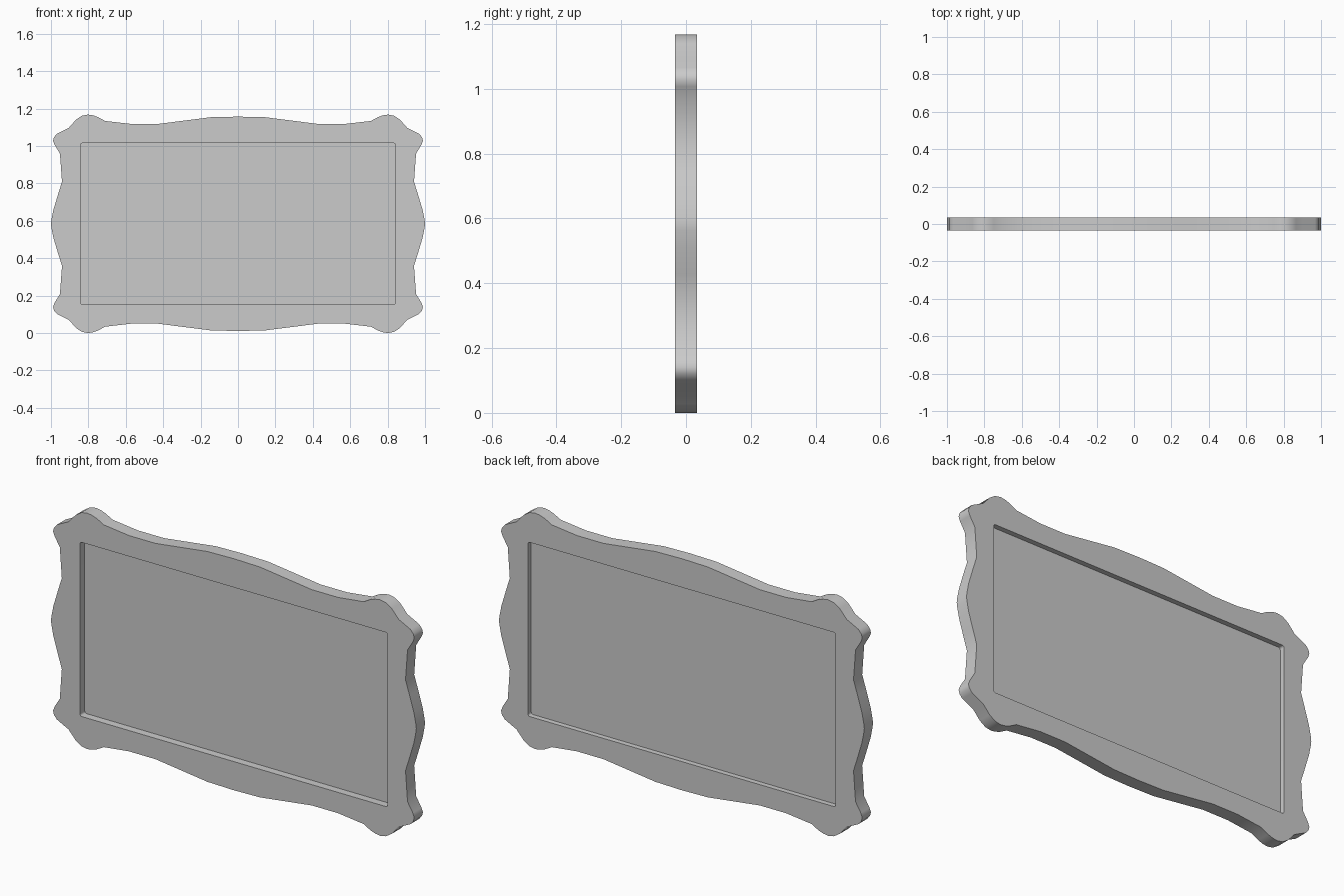
import bpy, bmesh, math

if "Cube" in bpy.data.objects:
    bpy.data.objects.remove(bpy.data.objects["Cube"])

ZC, HALF = 0.584, 0.034   # centre height, half thickness

# Upper right quarter of the scalloped outline, relative to the centre
QUARTER = [(0, .573), (.144, .570), (.278, .553), (.428, .534), (.572, .534),
           (.711, .550), (.749, .571), (.775, .580), (.802, .584), (.834, .578),
           (.866, .557), (.904, .514), (.968, .482), (.984, .463), (.989, .444),
           (.981, .423), (.952, .375), (.941, .225), (.963, .155), (.987, .075),
           (.998, .020), (1, 0)]


def mirror_quarter(q):
    right = q + [(x, -z) for x, z in reversed(q) if z > 0]
    return right + [(-x, z) for x, z in reversed(right) if x > 0]


def rounded_rect(w, h, r, steps=4):
    pts = []
    for k, (sx, sz) in enumerate([(1, 1), (-1, 1), (-1, -1), (1, -1)]):
        for i in range(steps + 1):
            a = math.pi / 2 * (k + i / steps)
            pts.append((sx * (w - r) + r * math.cos(a), sz * (h - r) + r * math.sin(a)))
    return pts


def slab(name, loops, y0, y1):
    """Fill closed x/z loops (inner ones become holes) and extrude from y0 to y1."""
    bm = bmesh.new()
    edges = []
    for pts in loops:
        vs = [bm.verts.new((x, y0, z + ZC)) for x, z in pts]
        edges += [bm.edges.new((vs[i - 1], vs[i])) for i in range(len(vs))]
    bmesh.ops.triangle_fill(bm, edges=edges, use_beauty=True, use_dissolve=False, normal=(0, -1, 0))
    ext = bmesh.ops.extrude_face_region(bm, geom=bm.faces[:], use_keep_orig=True)
    for v in ext["geom"]:
        if isinstance(v, bmesh.types.BMVert):
            v.co.y = y1
    bmesh.ops.recalc_face_normals(bm, faces=bm.faces[:])
    me = bpy.data.meshes.new(name)
    bm.to_mesh(me)
    bm.free()
    ob = bpy.data.objects.new(name, me)
    bpy.context.collection.objects.link(ob)
    bpy.ops.object.select_all(action='DESELECT')
    ob.select_set(True)
    bpy.context.view_layer.objects.active = ob
    bpy.ops.object.shade_smooth_by_angle(angle=math.radians(40))
    return ob


# Ornate frame with a rectangular opening
slab("frame", [mirror_quarter(QUARTER), rounded_rect(.842, .431, .01)], -HALF, HALF)

# Thin board set into the opening, recessed on both sides
slab("inset_panel", [rounded_rect(.846, .435, .01)], 0.004, 0.008)
